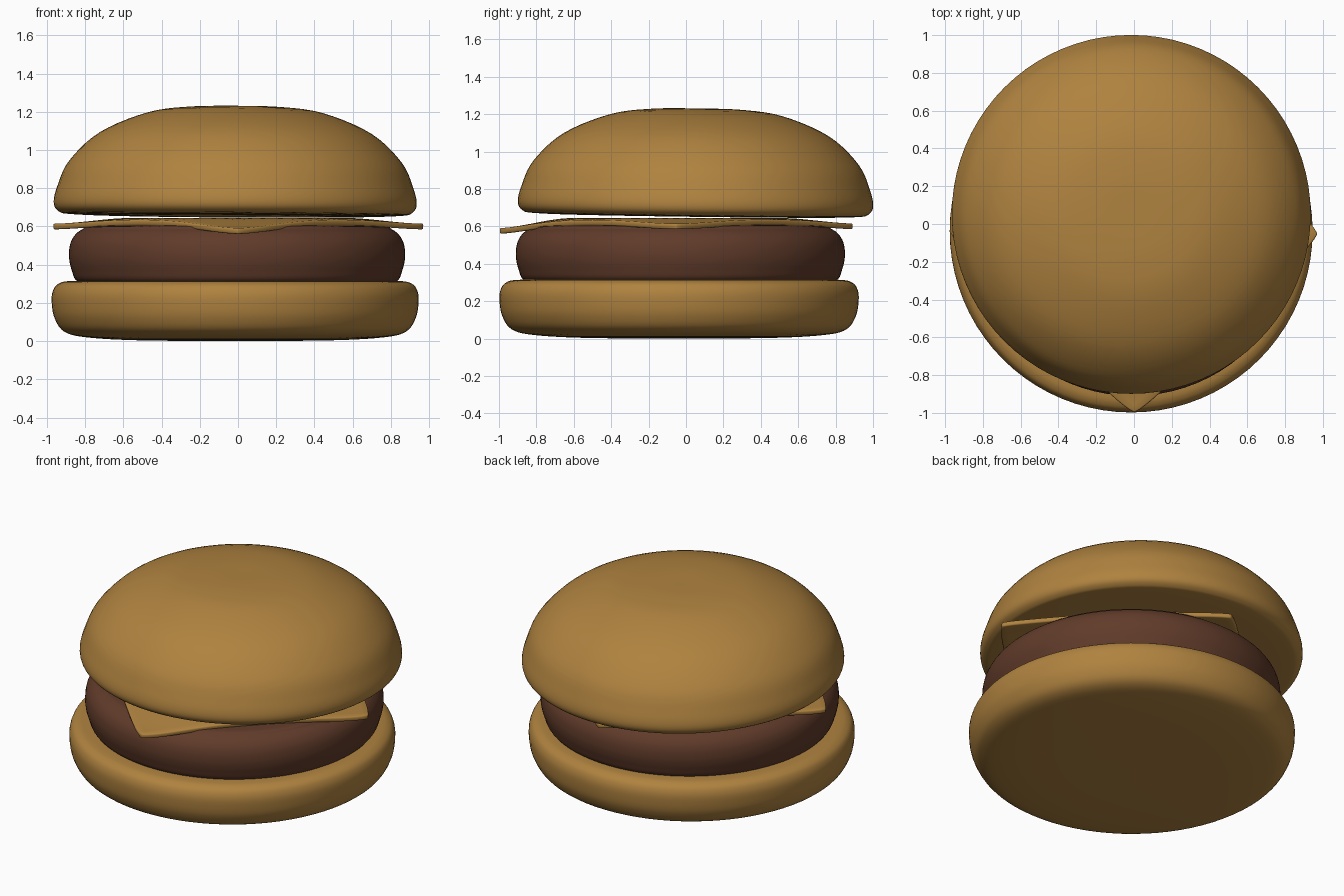
import bpy, bmesh, math
from mathutils import Vector

if "Cube" in bpy.data.objects:
    bpy.data.objects.remove(bpy.data.objects["Cube"])


def material(name, rgb):
    m = bpy.data.materials.new(name)
    m.diffuse_color = (*rgb, 1)
    m.use_nodes = True
    m.node_tree.nodes["Principled BSDF"].inputs["Base Color"].default_value = m.diffuse_color
    return m


GOLDEN = material("golden brown", (0.43, 0.225, 0.05))
MEAT = material("dark meat brown", (0.118, 0.044, 0.023))


def smooth_profile(pts, steps=5):
    """Catmull-Rom curve through (radius, z) points."""
    p = [Vector(q) for q in [pts[0]] + pts + [pts[-1]]]
    out = []
    for i in range(1, len(p) - 2):
        a, b, c, d = p[i - 1:i + 3]
        for k in range(steps):
            t = k / steps
            out.append(0.5 * (2 * b + (c - a) * t + (2 * a - 5 * b + 4 * c - d) * t * t
                              + (3 * b - a - 3 * c + d) * t ** 3))
    return out + [p[-1]]


def finish(bm, name, mat, location=(0, 0, 0), tilt=(0, 0)):
    bmesh.ops.recalc_face_normals(bm, faces=bm.faces[:])
    for f in bm.faces:
        f.smooth = True
    me = bpy.data.meshes.new(name)
    bm.to_mesh(me)
    bm.free()
    me.materials.append(mat)
    ob = bpy.data.objects.new(name, me)
    ob.location = location
    ob.rotation_euler = (math.radians(tilt[0]), math.radians(tilt[1]), 0)
    bpy.context.collection.objects.link(ob)
    return ob


def lathe(name, pts, mat, location, tilt=(0, 0), segments=80):
    """Closed round solid; the profile starts and ends on the axis."""
    prof = smooth_profile(pts)
    bm = bmesh.new()
    first = bm.verts.new((0, 0, prof[0].y))
    last = bm.verts.new((0, 0, prof[-1].y))
    rings = []
    for r, z in prof[1:-1]:
        rings.append([bm.verts.new((r * math.cos(2 * math.pi * i / segments),
                                    r * math.sin(2 * math.pi * i / segments), z))
                      for i in range(segments)])
    for i in range(segments):
        j = (i + 1) % segments
        bm.faces.new((first, rings[0][j], rings[0][i]))
        bm.faces.new((last, rings[-1][i], rings[-1][j]))
        for a, b in zip(rings, rings[1:]):
            bm.faces.new((a[i], a[j], b[j], b[i]))
    return finish(bm, name, mat, location, tilt)


# Bottom bun: thick disc with rounded rim
lathe("bottom_bun",
      [(0, 0), (0.5, 0.004), (0.78, 0.02), (0.895, 0.05), (0.945, 0.12), (0.96, 0.2),
       (0.955, 0.26), (0.925, 0.3), (0.85, 0.315), (0.6, 0.312), (0, 0.305)],
      GOLDEN, (-0.015, -0.037, 0))

# Meat patty
lathe("patty",
      [(0, 0.29), (0.7, 0.29), (0.83, 0.31), (0.865, 0.37), (0.88, 0.45), (0.865, 0.53),
       (0.81, 0.585), (0.7, 0.606), (0, 0.61)],
      MEAT, (-0.005, -0.03, 0))

# Top bun: flat-bottomed dome, tipped slightly to the back right
lathe("top_bun",
      [(0, 0.0), (0.6, 0.0), (0.86, 0.006), (0.925, 0.02), (0.95, 0.065), (0.932, 0.15),
       (0.87, 0.285), (0.71, 0.435), (0.46, 0.54), (0.23, 0.572), (0, 0.575)],
      GOLDEN, (-0.015, 0.05, 0.655), tilt=(-0.75, 0.35))

# Cheese slice: square turned 45 degrees, its corners drooping over the patty
bm = bmesh.new()
bmesh.ops.create_grid(bm, x_segments=32, y_segments=32, size=1)
for v in bm.verts:
    u, w = v.co.x, v.co.y
    s = 1 - 0.03 * abs(u * w) ** 8            # softened corners
    x, y = (u - w) * 0.5 * s, (u + w) * 0.505 * s * 0.965
    r = math.hypot(x, y)
    droop = 0.03 + 0.025 * max(0, -y / max(r, 0.01)) ** 3
    t = min(1, max(0, (r - 0.55) / 0.42))
    v.co = (x, y, 0.63 - droop * t * t * (3 - 2 * t))
cheese = finish(bm, "cheese", GOLDEN, (0.002, -0.052, 0))
mod = cheese.modifiers.new("thickness", "SOLIDIFY")
mod.thickness = 0.03
mod.offset = 0
bev = cheese.modifiers.new("soft_edge", "BEVEL")
bev.width = 0.008
bev.segments = 2
bev.limit_method = 'ANGLE'
bev.angle_limit = math.radians(50)
